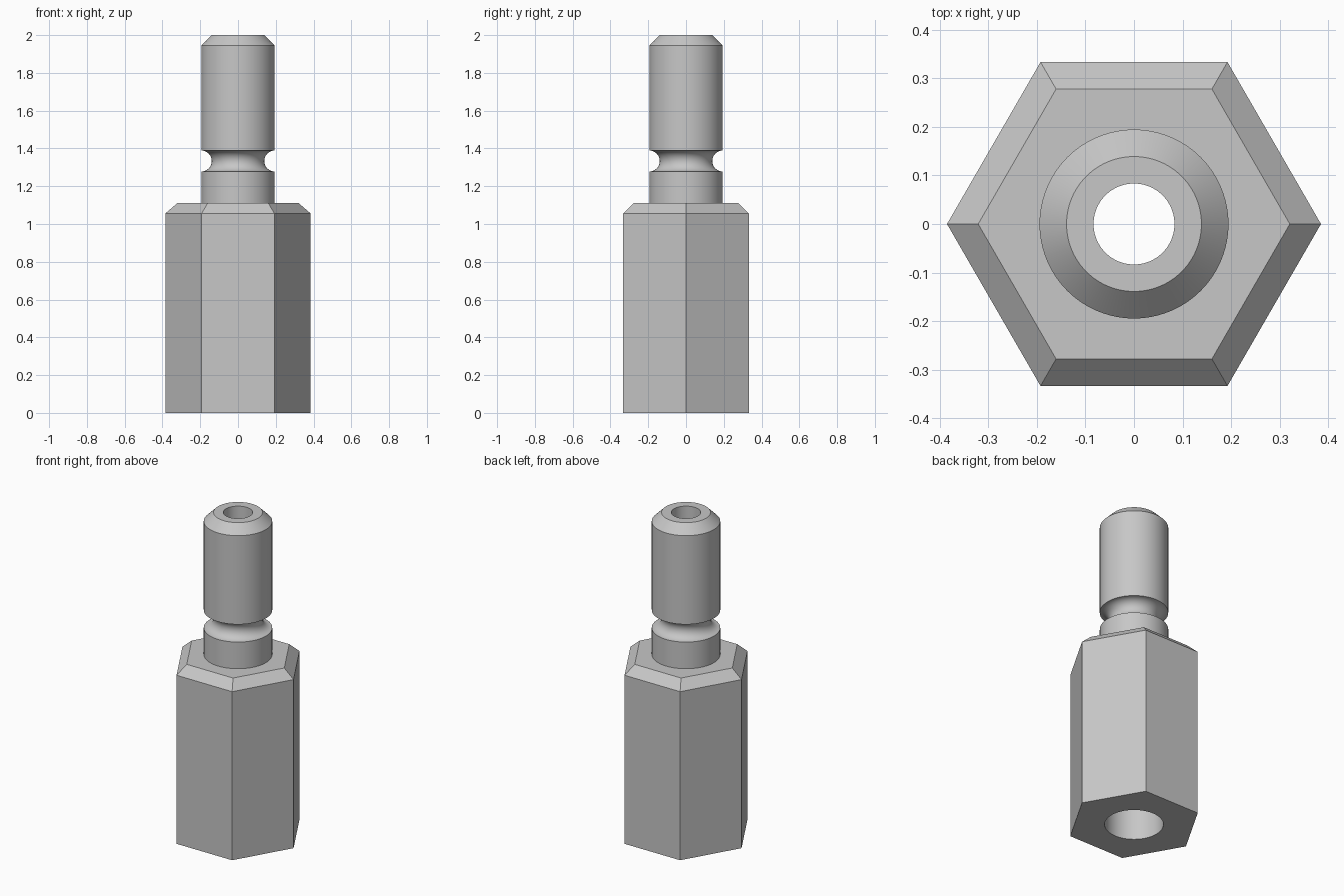
import bpy, bmesh
from math import sin, cos, pi

if "Cube" in bpy.data.objects:
    bpy.data.objects.remove(bpy.data.objects["Cube"], do_unlink=True)

MM = 2 / 36              # the standoff is 36 units tall
SEGMENTS = 96
PIN_R, BORE_R, HOLE_R = 3.5 * MM, 3 * MM, 1.5 * MM
BODY_H, BORE_H, TOP = 20 * MM, 16 * MM, 36 * MM
CHAMFER = MM

steel = bpy.data.materials.new("grey_steel")
steel.use_nodes = True
steel.diffuse_color = (0.57, 0.57, 0.57, 1)
steel.node_tree.nodes["Principled BSDF"].inputs["Base Color"].default_value = steel.diffuse_color


def ring(bm, radius, z, sides):
    angles = [2 * pi * i / sides for i in range(sides)]
    return [bm.verts.new((radius * cos(a), radius * sin(a), z)) for a in angles]


def lathe(bm, profile, sides):
    """Skin a (radius, z) profile; the outside runs downward."""
    rings = [ring(bm, r, z, sides) for r, z in profile]
    for up, low in zip(rings, rings[1:]):
        for i in range(sides):
            j = (i + 1) % sides
            bm.faces.new((low[i], low[j], up[j], up[i]))
    return rings


def finish(bm, name):
    mesh = bpy.data.meshes.new(name)
    bm.to_mesh(mesh)
    bm.free()
    mesh.materials.append(steel)
    obj = bpy.data.objects.new(name, mesh)
    bpy.context.collection.objects.link(obj)
    return obj


def annulus(bm, outer, inner, facing_up):
    """Fill between a hexagon and a round opening, one face per side."""
    step = SEGMENTS // 6
    for i in range(6):
        arc = [inner[(i * step + k) % SEGMENTS] for k in range(step + 1)]
        loop = [outer[i], outer[(i + 1) % 6]] + arc[::-1]
        bm.faces.new(loop if facing_up else loop[::-1])


# Hexagonal body with chamfered top edge
bm = bmesh.new()
to_corner = 1 / cos(pi / 6)
flat = 6 * MM
hexes = lathe(bm, [((flat - CHAMFER) * to_corner, BODY_H),
                   (flat * to_corner, BODY_H - CHAMFER),
                   (flat * to_corner, 0)], 6)
annulus(bm, hexes[0], ring(bm, PIN_R, BODY_H, SEGMENTS), True)
annulus(bm, hexes[-1], ring(bm, BORE_R, 0, SEGMENTS), False)
finish(bm, "hex_body")

# Round pin with neck groove, through hole and wide lower bore
groove = [(PIN_R - MM * sin(pi * k / 16), 24 * MM + MM * cos(pi * k / 16))
          for k in range(17)]
profile = [(BORE_R, 0), (BORE_R, BORE_H), (HOLE_R, BORE_H), (HOLE_R, TOP),
           (PIN_R - CHAMFER, TOP), (PIN_R, TOP - CHAMFER)]
profile += groove + [(PIN_R, BODY_H)]
bm = bmesh.new()
lathe(bm, profile, SEGMENTS)
pin = finish(bm, "bored_pin")

bpy.ops.object.select_all(action='DESELECT')
pin.select_set(True)
bpy.context.view_layer.objects.active = pin
bpy.ops.object.shade_smooth_by_angle(angle=pi / 6)
